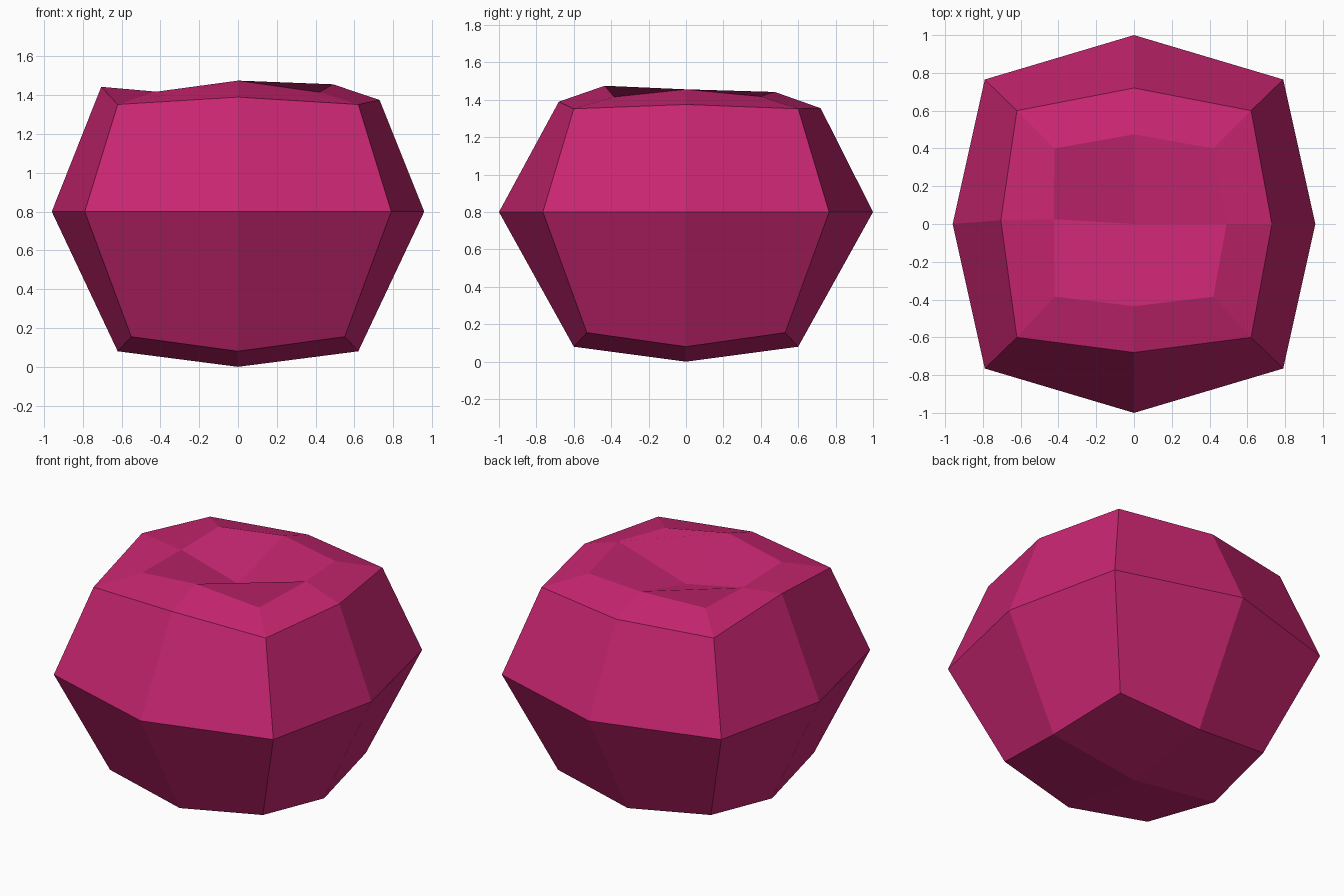
import bpy
import bmesh

default = bpy.data.objects.get("Cube")
if default:
    bpy.data.objects.remove(default, do_unlink=True)

# Single flat colour
pink = bpy.data.materials.new("magenta_pink")
pink.use_nodes = True
colour = (0.58, 0.019, 0.165, 1.0)
pink.diffuse_color = colour
pink.node_tree.nodes["Principled BSDF"].inputs["Base Color"].default_value = colour
pink.node_tree.nodes["Principled BSDF"].inputs["Roughness"].default_value = 0.8

bm = bmesh.new()


def regular_ring(mid, corner, z_mid, z_corner):
    """Eight points, anticlockwise from the front middle."""
    (mx, my), (cx, cy) = mid, corner
    return [(0, -my, z_mid), (cx, -cy, z_corner), (mx, 0, z_mid), (cx, cy, z_corner),
            (0, my, z_mid), (-cx, cy, z_corner), (-mx, 0, z_mid), (-cx, -cy, z_corner)]


def add_ring(points):
    return [bm.verts.new(p) for p in points]


def bridge(lower, upper):
    for i in range(8):
        j = (i + 1) % 8
        bm.faces.new((lower[i], lower[j], upper[j], upper[i]))


def cap(ring, centre, flip=False):
    """Four quads, each around one corner of the ring."""
    c = bm.verts.new(centre)
    for i in range(0, 8, 2):
        quad = [ring[i], ring[i + 1], ring[(i + 2) % 8], c]
        bm.faces.new(quad[::-1] if flip else quad)


# Outer body: base, waist and shoulder
base = add_ring(regular_ring((0.62, 0.60), (0.55, 0.53), 0.08, 0.155))
waist = add_ring(regular_ring((0.96, 1.0), (0.79, 0.765), 0.8, 0.8))
shoulder_points = regular_ring((0.73, 0.72), (0.62, 0.60), 1.375, 1.352)
shoulder_points[0] = (0, -0.68, 1.39)
shoulder_points[4] = (0, 0.72, 1.355)
shoulder_points[6] = (-0.705, 0.02, 1.443)
shoulder = add_ring(shoulder_points)

# Uneven lip around the hollow in the top
lip_points = regular_ring((0.49, 0.475), (0.42, 0.40), 1.456, 1.418)
lip_points[0] = (0, -0.435, 1.475)
lip_points[1] = (0.42, -0.385, 1.415)
lip_points[4] = (0, 0.475, 1.442)
lip_points[6] = (-0.425, 0.025, 1.408)
lip_points[7] = (-0.42, -0.385, 1.418)
lip = add_ring(lip_points)

bridge(base, waist)
bridge(waist, shoulder)
bridge(shoulder, lip)
cap(base, (0, 0, 0), flip=True)
cap(lip, (0, 0, 1.31))

mesh = bpy.data.meshes.new("faceted_body")
bm.normal_update()
bm.to_mesh(mesh)
bm.free()
mesh.materials.append(pink)
body = bpy.data.objects.new("faceted_body", mesh)
bpy.context.collection.objects.link(body)
